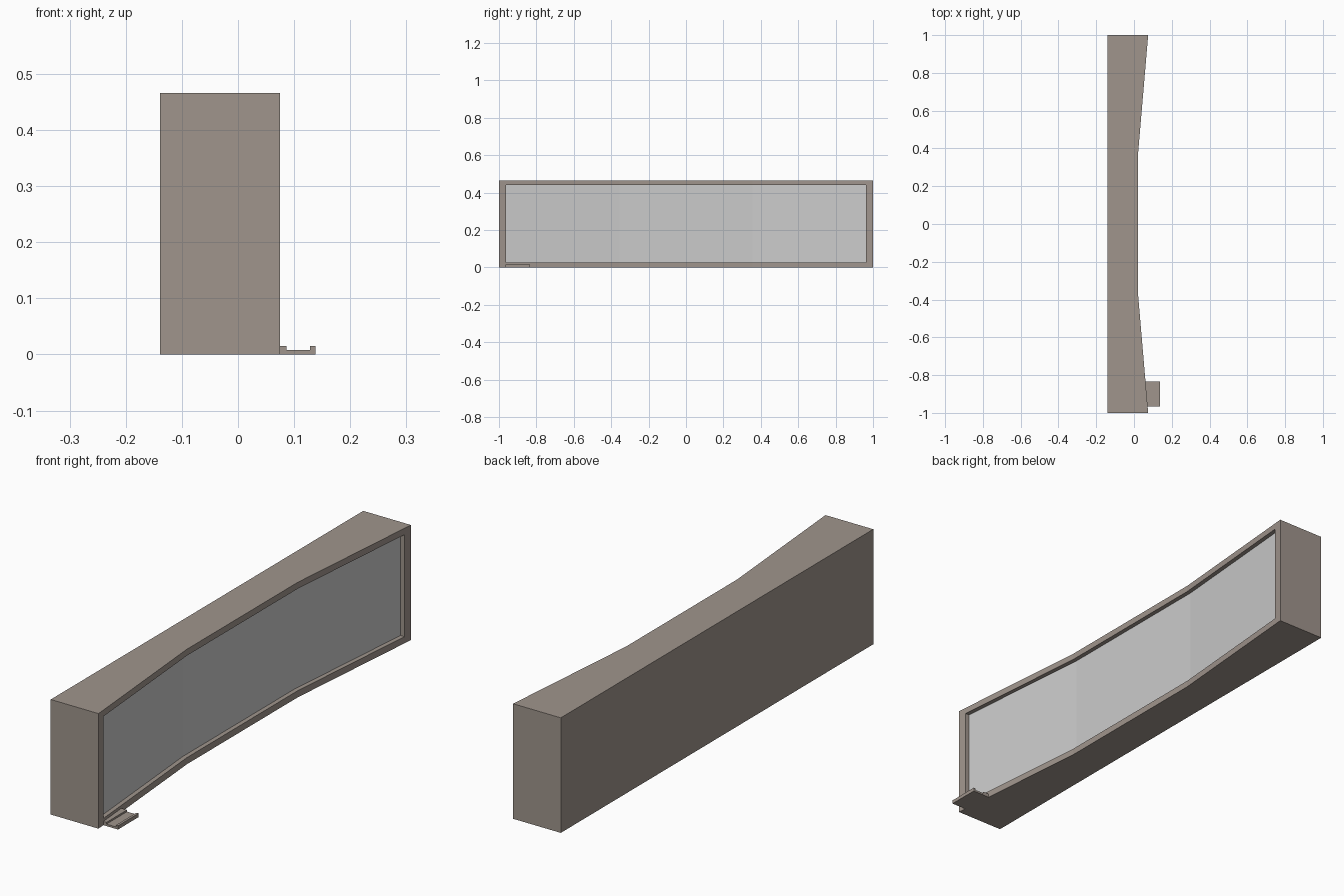
import bpy, bmesh

if "Cube" in bpy.data.objects:
    bpy.data.objects.remove(bpy.data.objects["Cube"])

BACK, HEIGHT, RECESS = -0.139, 0.466, 0.018
COLS = [-1, -0.963, -0.355, 0.355, 0.963, 1]
ROWS = [0, 0.027, 0.44, HEIGHT]


def front_x(y):
    # flat middle with two wings angled forward
    return 0.02 + max(0, abs(y) - 0.355) / 0.645 * 0.055


def finish(name, bm, mat=None):
    bmesh.ops.recalc_face_normals(bm, faces=bm.faces)
    mesh = bpy.data.meshes.new(name)
    bm.to_mesh(mesh)
    bm.free()
    obj = bpy.data.objects.new(name, mesh)
    bpy.context.collection.objects.link(obj)
    if mat:
        mesh.materials.append(mat)
    return obj


brown = bpy.data.materials.new("warm_grey")
brown.diffuse_color = (0.35, 0.30, 0.265, 1)
brown.use_nodes = True
brown.node_tree.nodes["Principled BSDF"].inputs["Base Color"].default_value = brown.diffuse_color

# Casing: bordered front, closed sides, recessed opening
bm = bmesh.new()
grid = [[bm.verts.new((front_x(y), y, z)) for y in COLS] for z in ROWS]
for r in range(3):
    for c in range(5):
        if r == 1 and 0 < c < 4:
            continue
        bm.faces.new((grid[r][c], grid[r][c + 1], grid[r + 1][c + 1], grid[r + 1][c]))
b = [[bm.verts.new((BACK, y, z)) for y in (-1, 1)] for z in (0, HEIGHT)]
bm.faces.new((b[0][0], b[1][0], b[1][1], b[0][1]))
bm.faces.new(grid[0] + [b[0][1], b[0][0]])
bm.faces.new(grid[3] + [b[1][1], b[1][0]])
for i, c in ((0, 0), (1, 5)):
    bm.faces.new([grid[r][c] for r in range(4)] + [b[1][i], b[0][i]])
bmesh.ops.recalc_face_normals(bm, faces=bm.faces)
hole = [e for e in bm.edges if e.is_boundary]
ext = bmesh.ops.extrude_edge_only(bm, edges=hole)
rim = [v for v in ext["geom"] if isinstance(v, bmesh.types.BMVert)]
bmesh.ops.translate(bm, verts=rim, vec=(-RECESS, 0, 0))
finish("casing", bm, brown)

# Three-panel board set inside the opening
bm = bmesh.new()
strip = [[bm.verts.new((front_x(y) - RECESS, y, z)) for y in COLS[1:5]] for z in ROWS[1:3]]
for c in range(3):
    bm.faces.new((strip[0][c], strip[0][c + 1], strip[1][c + 1], strip[1][c]))
board = finish("board", bm)
if board.data.polygons[0].normal.x < 0:
    board.data.flip_normals()

# Small channel-shaped tray
bm = bmesh.new()
profile = [(0.06, 0), (0.138, 0), (0.138, 0.015), (0.128, 0.015),
           (0.128, 0.008), (0.086, 0.008), (0.086, 0.015), (0.06, 0.015)]
face = bm.faces.new([bm.verts.new((x, -0.965, z)) for x, z in profile])
ext = bmesh.ops.extrude_face_region(bm, geom=[face], use_keep_orig=True)
bmesh.ops.translate(bm, vec=(0, 0.132, 0),
                    verts=[v for v in ext["geom"] if isinstance(v, bmesh.types.BMVert)])
finish("tray", bm, brown)
